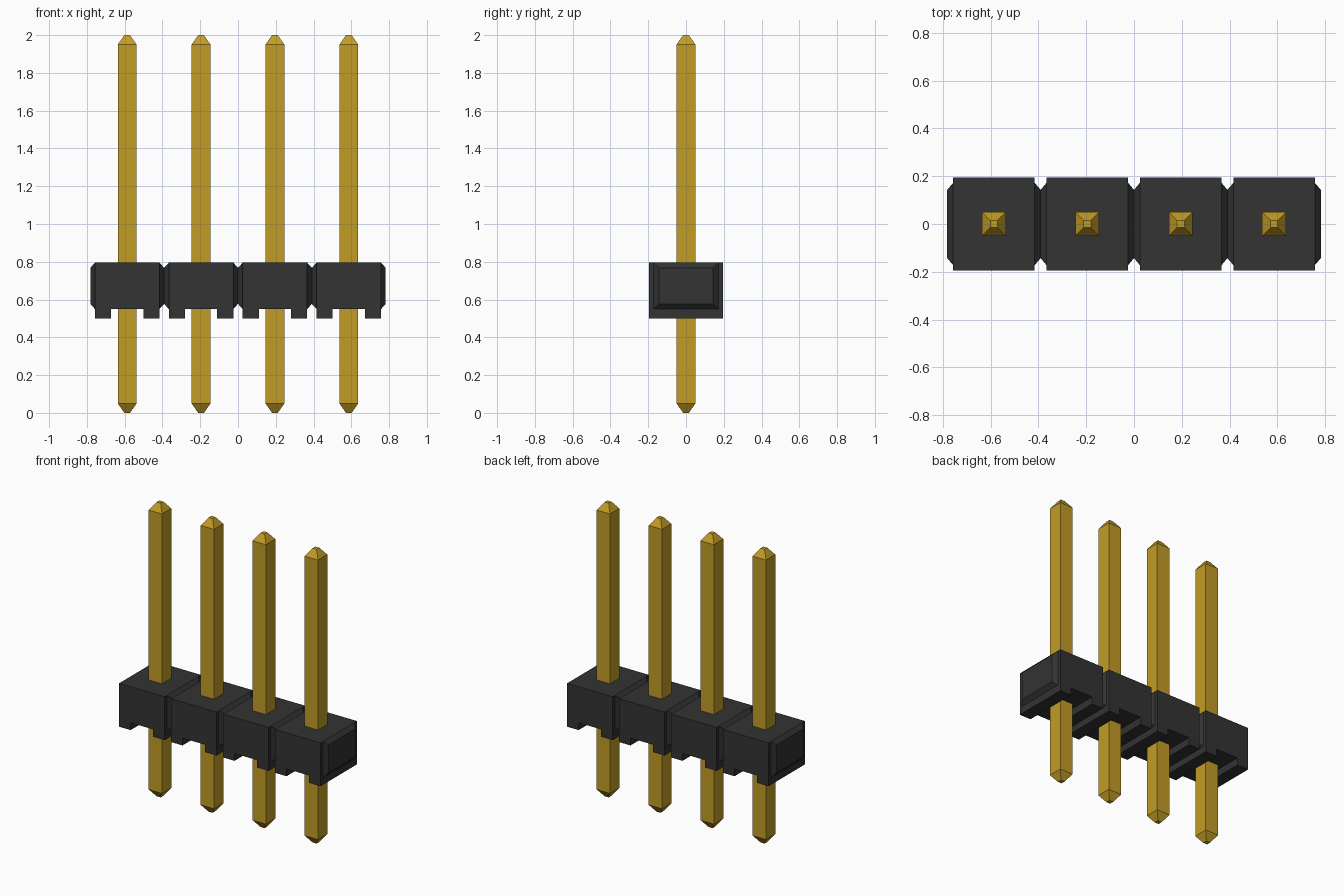
import bpy, bmesh

cube = bpy.data.objects.get("Cube")
if cube:
    bpy.data.objects.remove(cube, do_unlink=True)

PITCH = 0.391
COUNT = 4
BLOCK_HALF = 0.171
DEPTH = 0.195
FLOOR, FOOT, TOP = 0.55, 0.50, 0.795


def material(name, color):
    mat = bpy.data.materials.new(name)
    mat.use_nodes = True
    mat.diffuse_color = color
    bsdf = next(n for n in mat.node_tree.nodes if n.type == 'BSDF_PRINCIPLED')
    bsdf.inputs["Base Color"].default_value = color
    bsdf.inputs["Roughness"].default_value = 0.6
    return mat


black = material("black plastic", (0.033, 0.033, 0.033, 1))
gold = material("gold metal", (0.54, 0.335, 0.019, 1))


def loft(name, rings, mat, x):
    """Join successive rings of points and cap both ends."""
    bm = bmesh.new()
    loops = [[bm.verts.new(p) for p in ring] for ring in rings]
    for a, b in zip(loops, loops[1:]):
        for i in range(len(a)):
            j = (i + 1) % len(a)
            bm.faces.new((a[i], a[j], b[j], b[i]))
    bm.faces.new(loops[0])
    bm.faces.new(loops[-1])
    bmesh.ops.recalc_face_normals(bm, faces=bm.faces)
    mesh = bpy.data.meshes.new(name)
    bm.to_mesh(mesh)
    bm.free()
    mesh.materials.append(mat)
    obj = bpy.data.objects.new(name, mesh)
    obj.location.x = x
    bpy.context.collection.objects.link(obj)
    return obj


def square(h, z):
    return [(-h, -h, z), (h, -h, z), (h, h, z), (-h, h, z)]


def side_rect(x, y, low, high):
    return [(x, -y, low), (x, y, low), (x, y, high), (x, -y, high)]


# Housing cross-section with a channel between two feet
inner = 0.085
half = [(inner, FLOOR), (inner, FOOT), (BLOCK_HALF, FOOT), (BLOCK_HALF, TOP)]
profile = half + [(-x, z) for x, z in reversed(half)]

for n in range(COUNT):
    x = (n - (COUNT - 1) / 2) * PITCH
    tag = str(n + 1)
    # Housing block
    loft("housing_block_" + tag,
         [[(px, y, pz) for px, pz in profile] for y in (-DEPTH, DEPTH)], black, x)
    # Bevelled connecting bosses on both ends of each block
    for side, label in ((-1, "right"), (1, "left")):
        loft("housing_boss_" + label + "_" + tag,
             [side_rect(side * BLOCK_HALF, 0.172, FLOOR, TOP),
              side_rect(side * PITCH / 2, 0.143, FLOOR + 0.027, TOP - 0.027)], black, x)
    # Square pin with tapered tips
    loft("pin_" + tag,
         [square(0.015, 0), square(0.05, 0.05), square(0.05, 1.95), square(0.015, 2)],
         gold, x)
